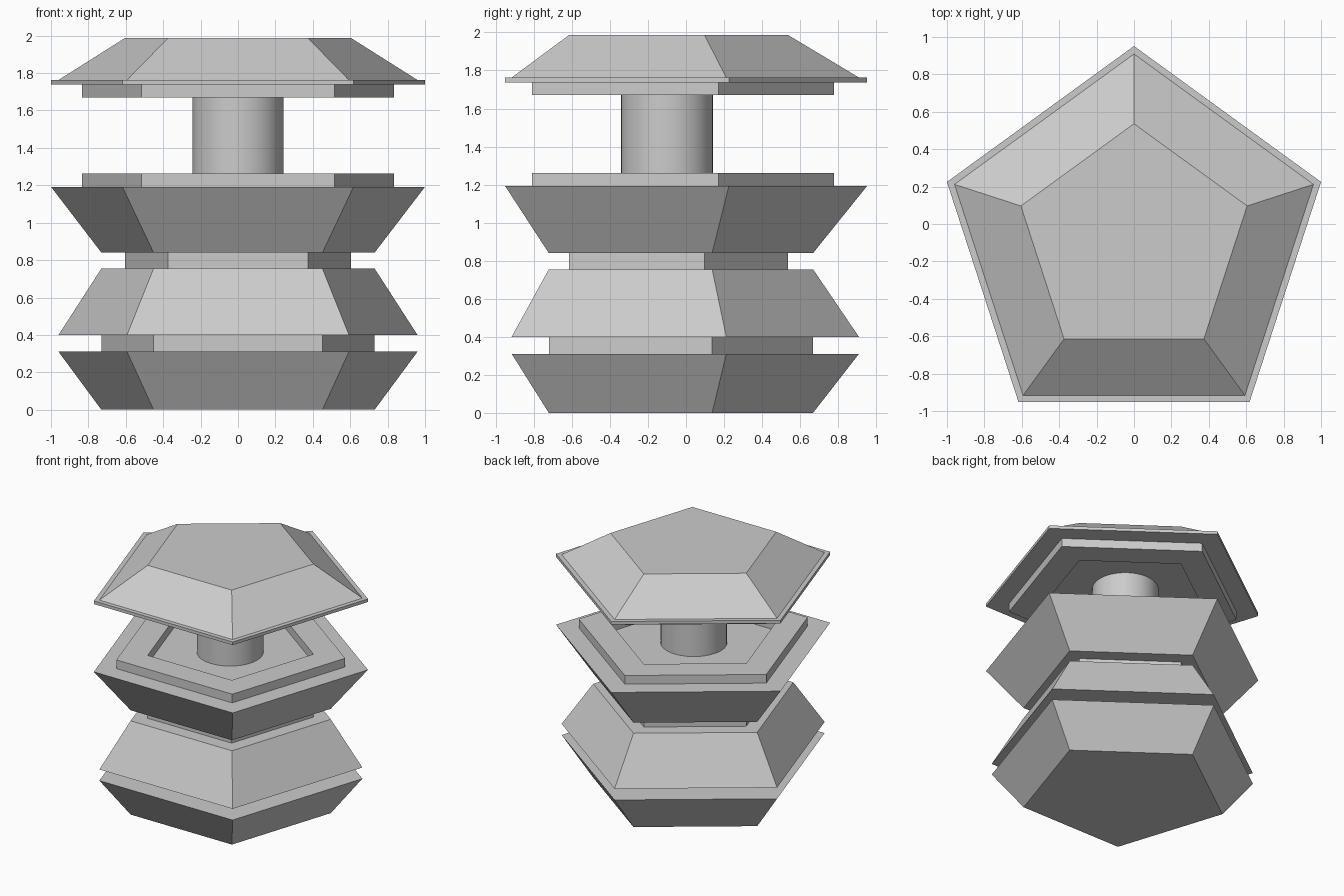
import bpy, bmesh, math

if "Cube" in bpy.data.objects:
    bpy.data.objects.remove(bpy.data.objects["Cube"])

CY = -0.10  # axis position: the pentagon bounding box is centred, not its axis


def lathe(name, profile, sides=5, closed=False, smooth=False):
    """Revolve (radius, z) points with a corner on +y; cap ends or close the ring."""
    bm = bmesh.new()
    rings = []
    for r, z in profile:
        ring = []
        for i in range(sides):
            a = math.pi / 2 + 2 * math.pi * i / sides
            ring.append(bm.verts.new((r * math.cos(a), CY + r * math.sin(a), z)))
        rings.append(ring)
    pairs = list(zip(rings, rings[1:]))
    if closed:
        pairs.append((rings[-1], rings[0]))
    else:
        bm.faces.new(rings[0][::-1])
        bm.faces.new(rings[-1])
    for lo, hi in pairs:
        for i in range(sides):
            j = (i + 1) % sides
            bm.faces.new((lo[i], lo[j], hi[j], hi[i]))
    bmesh.ops.recalc_face_normals(bm, faces=bm.faces)
    mesh = bpy.data.meshes.new(name)
    bm.to_mesh(mesh)
    bm.free()
    obj = bpy.data.objects.new(name, mesh)
    bpy.context.collection.objects.link(obj)
    if smooth:
        bpy.ops.object.select_all(action='DESELECT')
        obj.select_set(True)
        bpy.context.view_layer.objects.active = obj
        bpy.ops.object.shade_smooth_by_angle(angle=math.radians(35))
    return obj


# Circumradii shared by the pentagonal tiers
RIM, WIDE, COLLAR, NARROW, NECK = 1.0515, 1.009, 0.878, 0.768, 0.636

# Lower body: three flared tiers joined by two necks
lathe("body_tiers", [
    (NARROW, 0.0), (WIDE, 0.31),        # base tier
    (NARROW, 0.31), (NARROW, 0.40),     # lower neck
    (WIDE, 0.40), (NARROW, 0.755),      # middle tier
    (NECK, 0.755), (NECK, 0.84),        # upper neck
    (NARROW, 0.84), (RIM, 1.192),       # upper tier
])


# Raised pentagonal collars, one on the upper tier and one under the roof
def collar(name, z0, z1):
    lathe(name, [(NECK, z0), (COLLAR, z0), (COLLAR, z1), (NECK, z1)], closed=True)


collar("lower_collar", 1.192, 1.262)
collar("roof_collar", 1.67, 1.738)

# Round post holding the roof
lathe("post", [(0.243, 1.192), (0.243, 1.738)], sides=32, smooth=True)

# Roof: thin rim plate and sloped cap
lathe("roof", [(RIM, 1.738), (RIM, 1.763), (WIDE, 1.763), (NECK, 1.987)])
